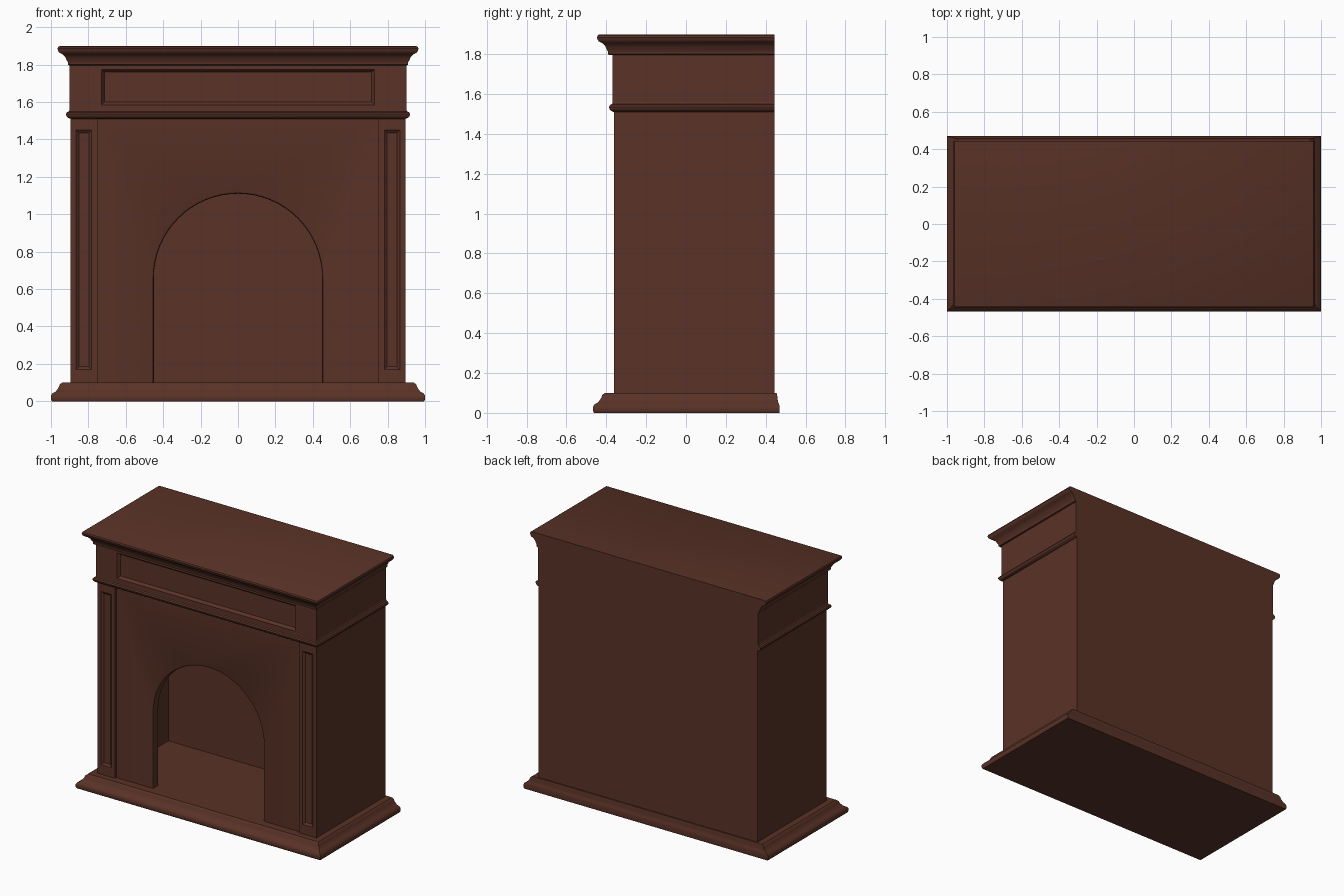
import bpy, bmesh
from math import pi, sin, cos, radians

old = bpy.data.objects.get("Cube")
if old:
    bpy.data.objects.remove(old, do_unlink=True)

brown = bpy.data.materials.new("dark brown wood")
brown.use_nodes = True
COLOUR = (0.1, 0.032, 0.02, 1)
brown.diffuse_color = COLOUR
brown.node_tree.nodes["Principled BSDF"].inputs["Base Color"].default_value = COLOUR


def finish(bm, name, smooth=False):
    bmesh.ops.recalc_face_normals(bm, faces=bm.faces)
    mesh = bpy.data.meshes.new(name)
    bm.to_mesh(mesh)
    bm.free()
    mesh.materials.append(brown)
    obj = bpy.data.objects.new(name, mesh)
    bpy.context.collection.objects.link(obj)
    if smooth:
        bpy.ops.object.select_all(action='DESELECT')
        obj.select_set(True)
        bpy.context.view_layer.objects.active = obj
        bpy.ops.object.shade_smooth_by_angle(angle=radians(35))
    return obj


def box(name, x, y, z, panel=None):
    """Box from ranges; panel = (side margin, bottom margin, top margin, depth) sinks the front."""
    bm = bmesh.new()
    bmesh.ops.create_cube(bm, size=1)
    for v in bm.verts:
        v.co = [r[0] if c < 0 else r[1] for c, r in zip(v.co, (x, y, z))]
    if panel:
        side, low, high, depth = panel
        bm.normal_update()
        front = min(bm.faces, key=lambda f: f.calc_center_median().y)
        mid = sum(x) / 2
        # flat border first, then the sloping edge of the sunk panel
        for grow, sink in ((0, 0), (0.015, depth)):
            bmesh.ops.inset_individual(bm, faces=[front], thickness=0.005)
            zc = front.calc_center_median().z
            for v in front.verts:
                v.co.x = x[0] + side + grow if v.co.x < mid else x[1] - side - grow
                v.co.z = z[0] + low + grow if v.co.z < zc else z[1] - high - grow
                v.co.y = y[0] + sink
    return finish(bm, name)


def moulding(name, profile, half_x, front, back, back_scale):
    """Stack of rectangles; profile holds (overhang, height) pairs."""
    bm = bmesh.new()
    rings = []
    for out, z in profile:
        a, f, b = half_x + out, front - out, back + out * back_scale
        rings.append([bm.verts.new(p) for p in ((-a, f, z), (a, f, z), (a, b, z), (-a, b, z))])
    for low, high in zip(rings, rings[1:]):
        for i in range(4):
            j = (i + 1) % 4
            bm.faces.new((low[i], low[j], high[j], high[i]))
    bm.faces.new(rings[0])
    bm.faces.new(rings[-1])
    return finish(bm, name, True)


HALF, FRONT, BACK = 0.895, -0.362, 0.443

# Stepped plinth
moulding("base_plinth", [(0.1, 0), (0.105, 0.01), (0.105, 0.03), (0.098, 0.042), (0.08, 0.052),
         (0.068, 0.068), (0.062, 0.078), (0.058, 0.09), (0.045, 0.1)], HALF, FRONT, BACK, 0.25)

# Hollow carcass
box("back_wall", (-HALF, HALF), (0.33, BACK), (0.09, 1.53))
for side, s in (("right", -1), ("left", 1)):
    xs = sorted((s * 0.8, s * HALF))
    box(side + "_wall", xs, (-0.3, 0.34), (0.09, 1.53))
    xs = sorted((s * 0.752, s * HALF))
    box(side + "_pilaster", xs, (FRONT, -0.29), (0.09, 1.53), (0.03, 0.08, 0.08, 0.012))

# Front panel with arched opening
R, SPRING, P_FRONT, P_BACK = 0.45, 0.66, -0.347, -0.29
outline = [(-0.755, 0.09), (-R, 0.09)]
outline += [(-R * cos(pi * i / 32), SPRING + R * sin(pi * i / 32)) for i in range(33)]
outline += [(R, 0.09), (0.755, 0.09), (0.755, 1.53), (-0.755, 1.53)]
bm = bmesh.new()
face = bm.faces.new([bm.verts.new((x, P_FRONT, z)) for x, z in outline])
arch = [e for e in face.edges if all(abs(v.co.x) < R + 0.01 and v.co.z < 1.2 for v in e.verts)]
ext = bmesh.ops.extrude_face_region(bm, geom=[face], use_keep_orig=True)
for v in ext["geom"]:
    if isinstance(v, bmesh.types.BMVert):
        v.co.y = P_BACK
bmesh.ops.recalc_face_normals(bm, faces=bm.faces)
bmesh.ops.bevel(bm, geom=arch, offset=0.012, segments=2, affect='EDGES', profile=0.5)
finish(bm, "arched_front_panel", True)

# Frieze with sunk panel
box("frieze", (-0.9, 0.9), (-0.37, BACK), (1.515, 1.81), (0.17, 0.07, 0.035, 0.02))
moulding("frieze_moulding", [(0, 1.51), (0.012, 1.515), (0.022, 1.525), (0.025, 1.535),
         (0.02, 1.545), (0.01, 1.55), (0.005, 1.56)], HALF, FRONT, BACK, 0)

# Crown and mantel shelf
moulding("crown_shelf", [(0.004, 1.795), (0.015, 1.8), (0.015, 1.815), (0.022, 1.825),
         (0.028, 1.84), (0.042, 1.855), (0.06, 1.864), (0.066, 1.872), (0.07, 1.885),
         (0.066, 1.895), (0.058, 1.9)], HALF, -0.377, BACK, 0)
